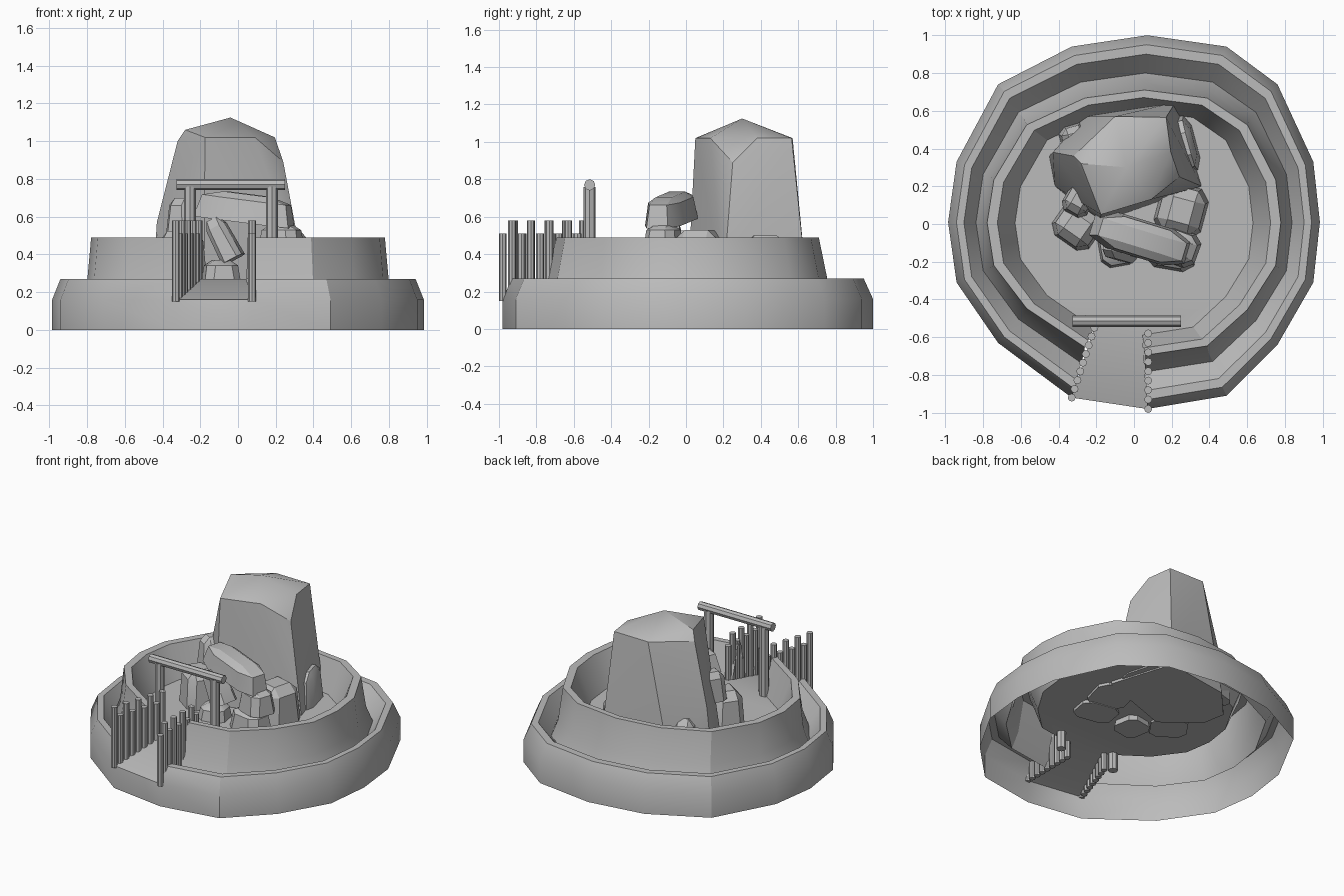
import bpy, bmesh, math
from mathutils import Vector, Matrix

cube = bpy.data.objects.get("Cube")
if cube:
    bpy.data.objects.remove(cube, do_unlink=True)

stone = bpy.data.materials.new("stone_grey")
stone.use_nodes = True
GREY = (0.5, 0.5, 0.5, 1)
stone.diffuse_color = GREY
stone.node_tree.nodes["Principled BSDF"].inputs["Base Color"].default_value = GREY


def finish(name, bm, angle=30):
    bmesh.ops.recalc_face_normals(bm, faces=bm.faces)
    mesh = bpy.data.meshes.new(name)
    bm.to_mesh(mesh)
    bm.free()
    mesh.materials.append(stone)
    ob = bpy.data.objects.new(name, mesh)
    bpy.context.collection.objects.link(ob)
    bpy.ops.object.select_all(action='DESELECT')
    ob.select_set(True)
    bpy.context.view_layer.objects.active = ob
    bpy.ops.object.shade_smooth_by_angle(angle=math.radians(angle))
    return ob


def pole(name, a, b, radius):
    a, b = Vector(a), Vector(b)
    bm = bmesh.new()
    turn = (b - a).to_track_quat('Z', 'Y').to_matrix().to_4x4()
    bmesh.ops.create_cone(bm, cap_ends=True, segments=8, radius1=radius, radius2=radius,
                          depth=(b - a).length, matrix=Matrix.Translation((a + b) / 2) @ turn)
    finish(name, bm)


def hull(name, points):
    bm = bmesh.new()
    for p in points:
        bm.verts.new(p)
    res = bmesh.ops.convex_hull(bm, input=bm.verts)
    bmesh.ops.delete(bm, geom=[v for v in res["geom_interior"] if isinstance(v, bmesh.types.BMVert)],
                     context='VERTS')
    bmesh.ops.dissolve_limit(bm, angle_limit=math.radians(6), verts=bm.verts, edges=bm.edges)
    finish(name, bm)


def boulder(name, centre, size, yaw=0, tilt=0, taper=0.8, bevel=0.2):
    # block with a narrowed top and chamfered edges
    bm = bmesh.new()
    bmesh.ops.create_cube(bm, size=1)
    for v in bm.verts:
        if v.co.z > 0:
            v.co.x *= taper
            v.co.y *= taper
    corners = [e for e in bm.edges if sum(v.co.z for v in e.verts) > -0.5]
    bmesh.ops.bevel(bm, geom=corners, offset=bevel, segments=1, affect='EDGES')
    m = (Matrix.Translation(centre) @ Matrix.Rotation(math.radians(yaw), 4, 'Z')
         @ Matrix.Rotation(math.radians(tilt), 4, 'Y') @ Matrix.Diagonal((*size, 1)))
    bmesh.ops.transform(bm, matrix=m, verts=bm.verts)
    finish(name, bm)


# Terraced enclosure: outline scaled through a wall profile, one segment open for the ramp
outline = [(-.33, -.92), (-.72, -.63), (-.94, -.31), (-.985, .01), (-.94, .33), (-.72, .74),
           (-.33, .94), (.07, 1), (.49, .94), (.76, .74), (.95, .33), (.985, .01),
           (.95, -.31), (.76, -.64), (.49, -.91), (.07, -.98)]
profile = [(1, 1, 0), (1, 1, .16), (.955, .95, .27), (.915, .9, .27), (.85, .8, .16),
           (.81, .755, .27), (.79, .71, .49), (.735, .67, .49), (.64, .6, .27)]
bm = bmesh.new()
rings = [[bm.verts.new((x * sx, y * sy, z)) for x, y in outline] for sx, sy, z in profile]
last = len(outline) - 1
for k in range(len(rings) - 1):
    low, high = rings[k], rings[k + 1]
    for i in range(last):
        bm.faces.new((low[i], low[i + 1], high[i + 1], high[i]))
low, high = rings[0], rings[1]
bm.faces.new((low[last], low[0], high[0], high[last]))
bm.faces.new((high[last], high[0], rings[-1][0], rings[-1][last]))
bm.faces.new(rings[-1])
finish("terrace_walls", bm)

# Palisade posts beside the ramp, alternating in height
for side, a, b, odd in (("left", (.075, -.98), (.075, -.58), 1),
                        ("right", (-.33, -.92), (-.21, -.55), 0)):
    a, b = Vector(a), Vector(b)
    for i in range(9):
        p = a.lerp(b, i / 8)
        top = .58 if i % 2 == odd else .51
        pole(f"palisade_post_{side}_{i + 1}", (*p, .15), (*p, top), .021)

# Gate
for side, x in (("left", .18), ("right", -.255)):
    pole(f"gate_post_{side}", (x, -.515, .15), (x, -.515, .76), .032)
pole("gate_beam", (-.325, -.515, .77), (.25, -.515, .77), .03)

# Standing monolith
hull("monolith", [
    (-.45, .36, .25), (-.26, .57, .25), (.22, .645, .25), (.36, .2, .25), (-.18, .01, .25),
    (-.42, .2, .25), (-.43, .38, .57), (-.32, .36, 1), (-.1, .57, 1.02), (.17, .565, 1.02),
    (.195, .38, 1.02), (.24, .25, .89), (.09, .13, 1.02), (-.175, .05, 1.02),
    (-.28, .32, 1.06), (-.04, .3, 1.125)])

# Fallen rocks at its foot
boulder("lintel_rock", (.04, -.08, .645), (.53, .2, .15), -17, 7, .85, .2)
boulder("east_rock", (.25, .07, .39), (.26, .28, .28), -15, 0, .85)
boulder("lower_stack_rock", (.2, -.14, .33), (.27, .21, .17), -10)
boulder("upper_stack_rock", (.23, -.12, .48), (.23, .19, .16), -20)
boulder("leaning_rock", (-.08, -.11, .48), (.12, .17, .24), -10, -28, .85)
boulder("footing_rock", (-.09, -.13, .3), (.2, .2, .14), 10)
boulder("west_rock", (-.3, -.01, .39), (.24, .22, .27), -35, 0, .85)
boulder("west_top_rock", (-.29, .13, .6), (.15, .18, .2), -30)
boulder("back_west_rock", (-.31, .45, .38), (.16, .16, .24), 15)
boulder("back_east_rock", (.26, .42, .38), (.14, .3, .24), 15)
